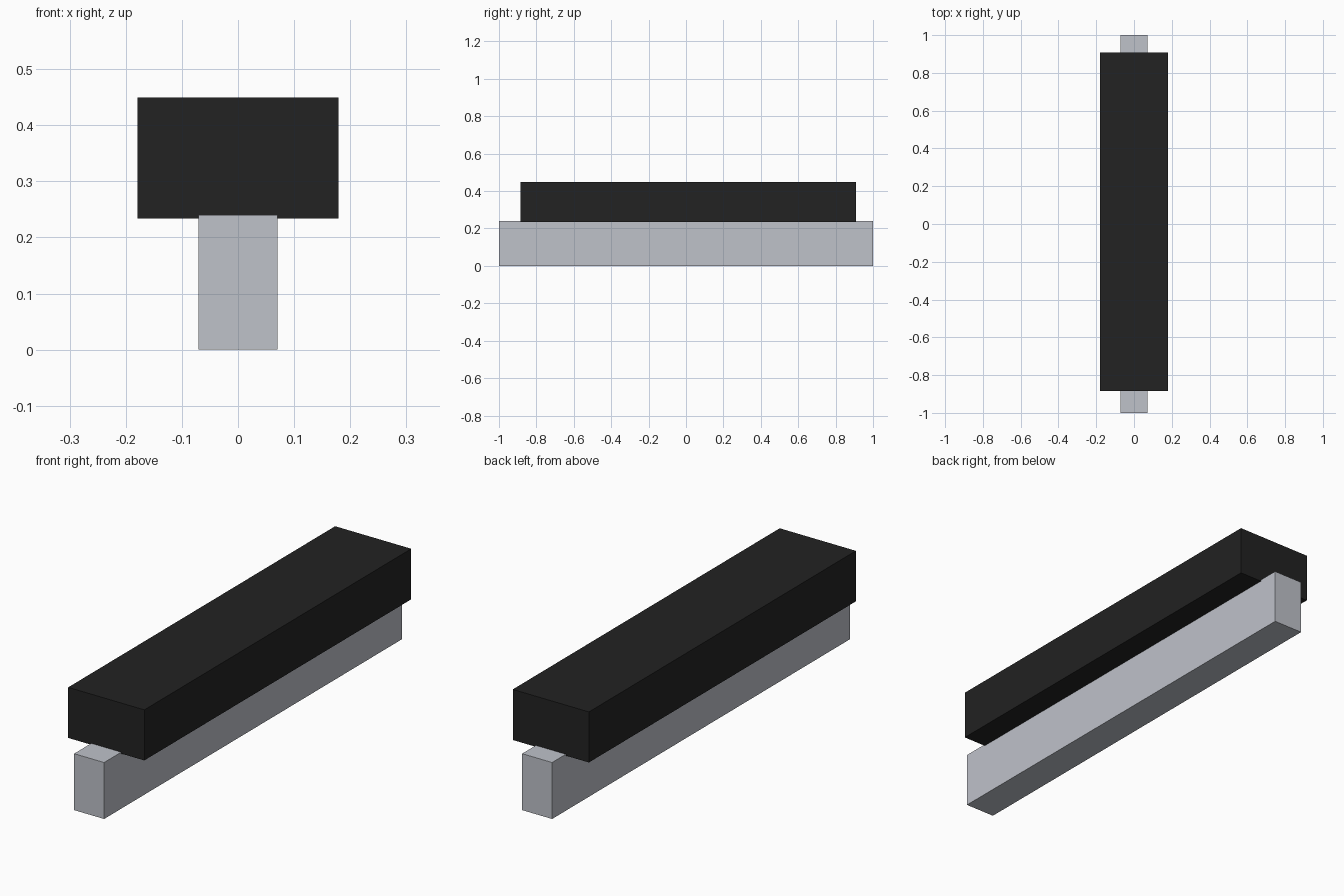
import bpy

if "Cube" in bpy.data.objects:
    bpy.data.objects.remove(bpy.data.objects["Cube"])


def material(name, rgb):
    m = bpy.data.materials.new(name)
    m.diffuse_color = (*rgb, 1)
    m.use_nodes = True
    m.node_tree.nodes["Principled BSDF"].inputs["Base Color"].default_value = m.diffuse_color
    return m


def box(name, lo, hi, mat):
    """Axis-aligned box between two corners."""
    bpy.ops.mesh.primitive_cube_add(size=1, location=[(a + b) / 2 for a, b in zip(lo, hi)])
    ob = bpy.context.object
    ob.name = name
    ob.scale = [b - a for a, b in zip(lo, hi)]
    bpy.ops.object.transform_apply(location=False, rotation=False, scale=True)
    ob.data.materials.append(mat)
    return ob


grey = material("light grey metal", (0.52, 0.54, 0.59))
black = material("matte black", (0.016, 0.016, 0.016))

# narrow rail along the full length
box("base_rail", (-0.0705, -1, 0), (0.0705, 1, 0.24), grey)
# wide block sitting slightly over the rail top
box("top_block", (-0.179, -0.885, 0.234), (0.179, 0.908, 0.449), black)
